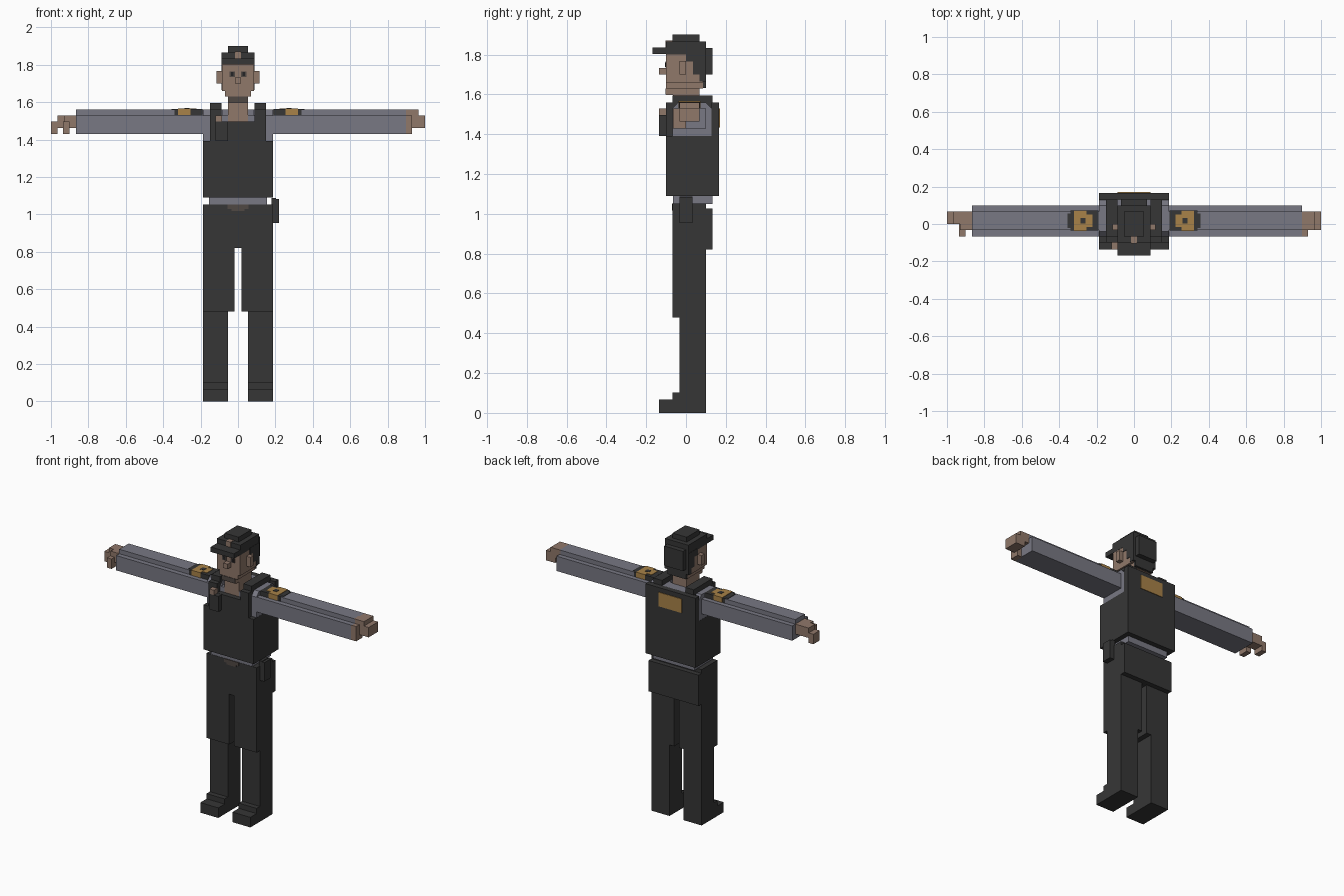
import bpy, bmesh

if "Cube" in bpy.data.objects:
    bpy.data.objects.remove(bpy.data.objects["Cube"], do_unlink=True)


def material(name, rgb):
    """Flat material from an sRGB colour (0-255)."""
    lin = [((c / 255 + 0.055) / 1.055) ** 2.4 for c in rgb]
    m = bpy.data.materials.new(name)
    m.use_nodes = True
    m.diffuse_color = (*lin, 1)
    bsdf = m.node_tree.nodes["Principled BSDF"]
    bsdf.inputs["Base Color"].default_value = (*lin, 1)
    bsdf.inputs["Roughness"].default_value = 0.9
    return m


BLACK = material("black cloth", (54, 54, 54))
GREY = material("grey shirt", (120, 120, 131))
SKIN = material("skin", (144, 120, 106))
GOLD = material("gold patch", (168, 130, 72))
BROWN = material("dark brown", (80, 72, 68))
DARK = material("dark eyes", (36, 36, 38))


def part(name, mat, *boxes):
    """One object from boxes given as (x0, x1, y0, y1, z0, z1)."""
    bm = bmesh.new()
    for x0, x1, y0, y1, z0, z1 in boxes:
        x0, x1 = sorted((x0, x1))
        vs = bmesh.ops.create_cube(bm, size=1)["verts"]
        for v in vs:
            v.co = (x1 if v.co.x > 0 else x0,
                    y1 if v.co.y > 0 else y0,
                    z1 if v.co.z > 0 else z0)
    me = bpy.data.meshes.new(name)
    bm.to_mesh(me)
    bm.free()
    me.materials.append(mat)
    ob = bpy.data.objects.new(name, me)
    bpy.context.collection.objects.link(ob)
    return ob


def prism(name, mat, x0, x1, profile):
    """Extrude a (y, z) profile along x."""
    bm = bmesh.new()
    face = bm.faces.new([bm.verts.new((x0, y, z)) for y, z in profile])
    new = bmesh.ops.extrude_face_region(bm, geom=[face])["geom"]
    bmesh.ops.translate(bm, vec=(x1 - x0, 0, 0),
                        verts=[g for g in new if isinstance(g, bmesh.types.BMVert)])
    bmesh.ops.recalc_face_normals(bm, faces=bm.faces)
    me = bpy.data.meshes.new(name)
    bm.to_mesh(me)
    bm.free()
    me.materials.append(mat)
    ob = bpy.data.objects.new(name, me)
    bpy.context.collection.objects.link(ob)
    return ob


# Paired parts
for side, s in (("left", 1), ("right", -1)):
    # Stepped leg and boot
    prism(side + "_lower_leg", BLACK, s * 0.053, s * 0.187,
          [(-0.135, 0), (0.1, 0), (0.1, 0.48), (-0.033, 0.48),
           (-0.033, 0.103), (-0.068, 0.103), (-0.068, 0.068), (-0.135, 0.068)])
    part(side + "_upper_leg", BLACK, (s * 0.018, s * 0.187, -0.068, 0.1, 0.48, 0.82))

    # Shoulder and sleeve with a raised ridge
    prism(side + "_shoulder", GREY, s * 0.08, s * 0.186,
          [(-0.068, 1.39), (0.128, 1.39), (0.128, 1.53), (0.1, 1.56),
           (-0.04, 1.56), (-0.068, 1.53)])
    cuff = 0.898 if s > 0 else 0.865
    part(side + "_sleeve", GREY,
         (s * 0.18, s * cuff, -0.066, 0.1, 1.43, 1.53),
         (s * 0.18, s * cuff, -0.033, 0.068, 1.53, 1.56))

    # Shoulder patch wrapped over the ridge
    part(side + "_patch_base", BLACK,
         (s * 0.19, s * 0.34, -0.036, 0.071, 1.531, 1.563),
         (s * 0.34, s * 0.355, -0.022, 0.057, 1.531, 1.563))
    part(side + "_patch_gold", GOLD,
         (s * 0.255, s * 0.322, -0.038, 0.073, 1.531, 1.566),
         (s * 0.222, s * 0.255, -0.015, 0.05, 1.55, 1.566))
    part(side + "_patch_dot", BLACK, (s * 0.258, s * 0.286, 0.003, 0.032, 1.56, 1.568))

    # Vest straps, ears, eyes
    part(side + "_vest_strap", BLACK, (s * 0.087, s * 0.15, -0.068, 0.132, 1.53, 1.595))
    part(side + "_ear", SKIN, (s * 0.08, s * 0.116, -0.033, 0.0, 1.7, 1.767))
    part(side + "_eye", BROWN, (s * 0.016, s * 0.046, -0.103, -0.098, 1.735, 1.765))
    part(side + "_pupil", DARK, (s * 0.024, s * 0.038, -0.105, -0.098, 1.739, 1.761))

# Hands
part("left_hand", SKIN,
     (0.89, 0.965, -0.033, 0.068, 1.497, 1.56),
     (0.93, 1.0, -0.033, 0.068, 1.463, 1.53),
     (0.89, 0.93, -0.066, 0.0, 1.43, 1.53))
part("right_hand", SKIN,
     (-0.965, -0.86, 0.0, 0.068, 1.463, 1.53),
     (-1.0, -0.965, 0.0, 0.068, 1.43, 1.497),
     (-0.93, -0.86, -0.033, 0.0, 1.463, 1.53),
     (-0.935, -0.9, -0.066, 0.0, 1.43, 1.497))

# Hips, rear pouch and belt details
part("hips", BLACK, (-0.187, 0.187, -0.068, 0.1, 0.82, 1.053))
part("rear_pouch", BLACK, (-0.187, 0.187, 0.09, 0.133, 0.82, 1.028))
part("belt_buckle", BROWN, (-0.055, 0.055, -0.071, -0.066, 1.03, 1.053),
     (-0.035, 0.035, -0.071, -0.066, 1.018, 1.03))
part("holster", BLACK, (0.18, 0.203, -0.033, 0.033, 0.99, 1.088),
     (0.187, 0.22, -0.033, 0.033, 0.955, 1.083))
part("waist_shirt", GREY, (-0.155, 0.155, -0.066, 0.132, 1.05, 1.095))

# Vest
part("vest_body", BLACK, (-0.187, 0.187, -0.1, 0.166, 1.09, 1.392))
part("vest_front", BLACK, (-0.15, 0.15, -0.1, -0.066, 1.39, 1.498),
     (-0.15, -0.087, -0.1, -0.066, 1.498, 1.56),
     (0.087, 0.15, -0.1, -0.066, 1.498, 1.56))
part("vest_back", BLACK, (-0.187, 0.187, 0.128, 0.166, 1.39, 1.56))
part("back_label", GOLD, (-0.087, 0.087, 0.164, 0.17, 1.435, 1.53))

# Shirt core and open collar
part("shirt_core", GREY, (-0.087, 0.087, -0.062, 0.13, 1.39, 1.5),
     (-0.087, 0.087, 0.06, 0.13, 1.5, 1.56),
     (-0.087, -0.053, -0.066, 0.07, 1.49, 1.532),
     (0.053, 0.087, -0.066, 0.07, 1.49, 1.532))

# Chest radio
part("radio", BLACK, (-0.12, -0.053, -0.135, -0.098, 1.392, 1.497))
part("radio_knob", SKIN, (-0.12, -0.085, -0.135, -0.098, 1.497, 1.53))

# Neck and head
part("neck", SKIN, (-0.053, 0.053, -0.066, 0.068, 1.49, 1.64))
part("head", SKIN, (-0.053, 0.053, -0.1, 0.068, 1.597, 1.64),
     (-0.07, 0.07, -0.1, 0.085, 1.63, 1.665),
     (-0.086, 0.086, -0.1, 0.085, 1.66, 1.81))
part("chin_stubble", BROWN, (-0.051, 0.051, -0.103, -0.098, 1.599, 1.63))
part("nose", SKIN, (-0.017, 0.017, -0.135, -0.098, 1.7, 1.733))

# Hair stepping down towards the nape
part("hair", BLACK, (-0.07, 0.07, 0.075, 0.1, 1.632, 1.7),
     (-0.089, 0.089, 0.068, 0.1, 1.665, 1.73),
     (-0.089, 0.089, 0.035, 0.1, 1.7, 1.765),
     (-0.089, 0.089, 0.0, 0.1, 1.765, 1.81))

# Cap with brim and badge
part("cap", BLACK, (-0.087, 0.087, -0.1, 0.1, 1.8, 1.835),
     (-0.087, 0.087, -0.1, 0.1, 1.835, 1.867),
     (-0.053, 0.053, -0.068, 0.068, 1.867, 1.9),
     (-0.07, 0.07, 0.09, 0.133, 1.7, 1.833))
part("cap_brim", BLACK, (-0.087, 0.087, -0.168, -0.095, 1.802, 1.835))
part("cap_badge", SKIN, (-0.017, 0.017, -0.104, -0.068, 1.835, 1.87))
